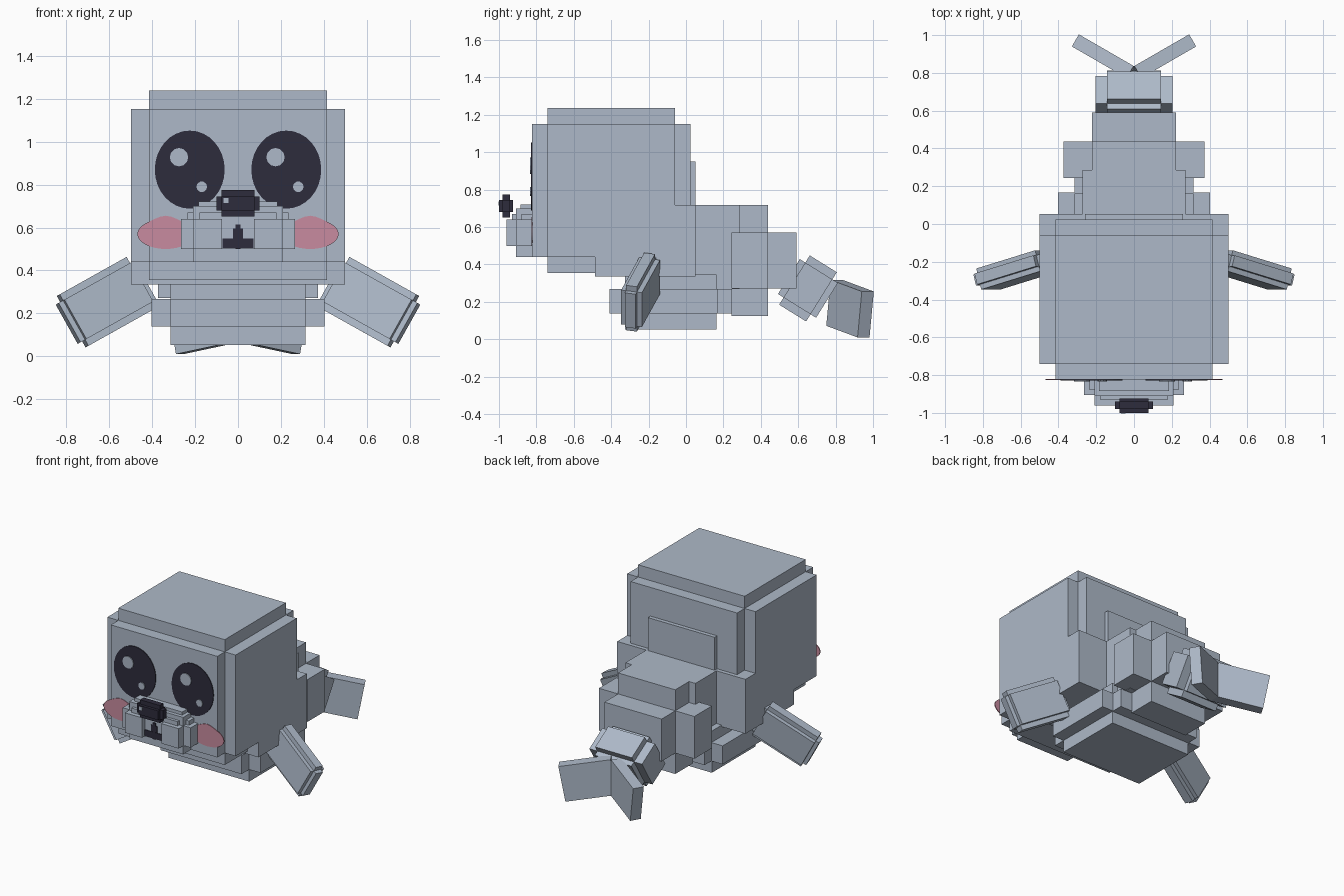
import bpy, bmesh, math
from mathutils import Vector, Matrix

if "Cube" in bpy.data.objects:
    bpy.data.objects.remove(bpy.data.objects["Cube"])


def material(name, rgb):
    m = bpy.data.materials.new(name)
    m.diffuse_color = (*rgb, 1)
    m.use_nodes = True
    m.node_tree.nodes["Principled BSDF"].inputs["Base Color"].default_value = m.diffuse_color
    return m


FUR = material("blue_grey_fur", (0.42, 0.485, 0.58))
DARK = material("dark_navy", (0.027, 0.025, 0.045))
PINK = material("blush_pink", (0.58, 0.26, 0.35))


def finish(name, bm, mat):
    bmesh.ops.recalc_face_normals(bm, faces=bm.faces)
    me = bpy.data.meshes.new(name)
    bm.to_mesh(me)
    bm.free()
    me.materials.append(mat)
    ob = bpy.data.objects.new(name, me)
    bpy.context.collection.objects.link(ob)
    return ob


def boxes(name, items, mat=FUR):
    """Axis-aligned boxes given as (x0, x1, y0, y1, z0, z1)."""
    bm = bmesh.new()
    for x0, x1, y0, y1, z0, z1 in items:
        mtx = Matrix.Translation(((x0 + x1) / 2, (y0 + y1) / 2, (z0 + z1) / 2)) @ \
            Matrix.Diagonal((x1 - x0, y1 - y0, z1 - z0, 1))
        bmesh.ops.create_cube(bm, size=1, matrix=mtx)
    return finish(name, bm, mat)


def sym(hx, y0, y1, z0, z1):
    return (-hx, hx, y0, y1, z0, z1)


def turned(name, centre, axes, sizes, side=1):
    """Boxes sharing a centre and turned axes; side=-1 mirrors in x."""
    frame = Matrix([Vector(a).normalized() for a in axes]).transposed().to_4x4()
    flip = Matrix.Diagonal((side, 1, 1, 1))
    bm = bmesh.new()
    for s in sizes:
        bmesh.ops.create_cube(bm, size=1, matrix=flip @ Matrix.Translation(centre)
                              @ frame @ Matrix.Diagonal((*s, 1)))
    return finish(name, bm, FUR)


def disc(name, x, z, rx, rz, y, mat, n=32, bump=0.0):
    """Thin plate facing the front, with an optional bump on its top."""
    bm = bmesh.new()
    pts = []
    for i in range(n):
        a = 2 * math.pi * i / n
        lift = bump * max(0, math.sin(a)) ** 12
        pts.append(bm.verts.new((x + rx * math.cos(a), y, z + rz * math.sin(a) + lift)))
    face = bm.faces.new(pts)
    ext = bmesh.ops.extrude_face_region(bm, geom=[face])
    for v in ext["geom"]:
        if isinstance(v, bmesh.types.BMVert):
            v.co.y += 0.006
    return finish(name, bm, mat)


# Head: three crossed blocks
boxes("head", [sym(.415, -.74, -.06, .355, 1.238),
               sym(.415, -.823, .024, .44, 1.152),
               sym(.50, -.74, -.06, .44, 1.152)])

# Shoulders, neck plate and back
boxes("shoulders", [sym(.50, -.487, .052, .335, .718)])
boxes("neck_plate", [sym(.26, -.06, .052, .335, .95)])
boxes("back", [sym(.273, -.06, .285, .27, .718)])

# Belly: three crossed blocks
boxes("belly", [sym(.315, -.325, .162, .053, .347),
                sym(.403, -.325, .168, .138, .268),
                sym(.315, -.41, .245, .138, .268)])

# Hips: three crossed blocks
boxes("hips", [sym(.223, .243, .438, .125, .718),
               sym(.372, .243, .438, .272, .57),
               sym(.223, .243, .59, .272, .57)])

# Sloping tail base
turned("tail_base", (0, .652, .272), [(1, 0, 0), (0, .85, -.53), (0, .53, .85)],
       [(.285, .17, .31), (.41, .17, .22), (.285, .24, .22)])

# Tail flukes and side flippers, mirrored
for side, label in ((1, "left"), (-1, "right")):
    tilt = math.radians(10.5)
    out = Vector((math.cos(math.pi / 6), .5, 0))
    d = out * math.cos(tilt) - Vector((0, 0, math.sin(tilt)))
    u = out * math.sin(tilt) + Vector((0, 0, math.cos(tilt)))
    t = u.cross(d)
    centre = Vector((0, .75, .072)) + d * .17 + t * .037 + u * .125
    turned("fluke_" + label, centre, [d, t, u], [(.34, .074, .25)], side)

    d = Vector((.84, -.26, -.47)).normalized()
    w = Vector((.49, 0, .875)).normalized()
    t = w.cross(d).normalized()
    w = d.cross(t)
    turned("flipper_" + label, (.615, -.243, .252), [d, t, w],
           [(.37, .06, .275), (.37, .115, .21), (.42, .06, .21)], side)

# Muzzle: stepped core and two cheek pads around a recessed centre
boxes("muzzle", [sym(.265, -.905, -.80, .50, .64),
                 sym(.21, -.91, -.80, .44, .70),
                 sym(.235, -.88, -.80, .50, .67),
                 sym(.185, -.885, -.80, .50, .722),
                 sym(.18, -.93, -.80, .50, .67)])
boxes("cheek_pads", [(.075, .21, -.96, -.90, .50, .64),
                     (-.21, -.075, -.96, -.90, .50, .64)])
boxes("mouth", [sym(.012, -.936, -.929, .50, .615),
                sym(.024, -.935, -.929, .55, .595),
                sym(.073, -.934, -.929, .505, .548)], DARK)

# Nose with a small glint
boxes("nose", [sym(.10, -.98, -.94, .68, .745),
               sym(.077, -1.0, -.925, .68, .745),
               sym(.077, -.98, -.94, .652, .775)], DARK)
boxes("nose_glint", [(-.068, -.045, -1.003, -.998, .715, .738)])

# Eyes with two glints each, and blush marks
for side, label in ((1, "left"), (-1, "right")):
    x = .225 * side
    disc("eye_" + label, x, .87, .163, .182, -.828, DARK)
    disc("eye_glint_large_" + label, x - .05, .928, .043, .043, -.833, FUR, 12)
    disc("eye_glint_small_" + label, x + .056, .79, .025, .025, -.833, FUR, 10)
    disc("blush_" + label, .337 * side, .57, .132, .07, -.827, PINK, 32, .015)
